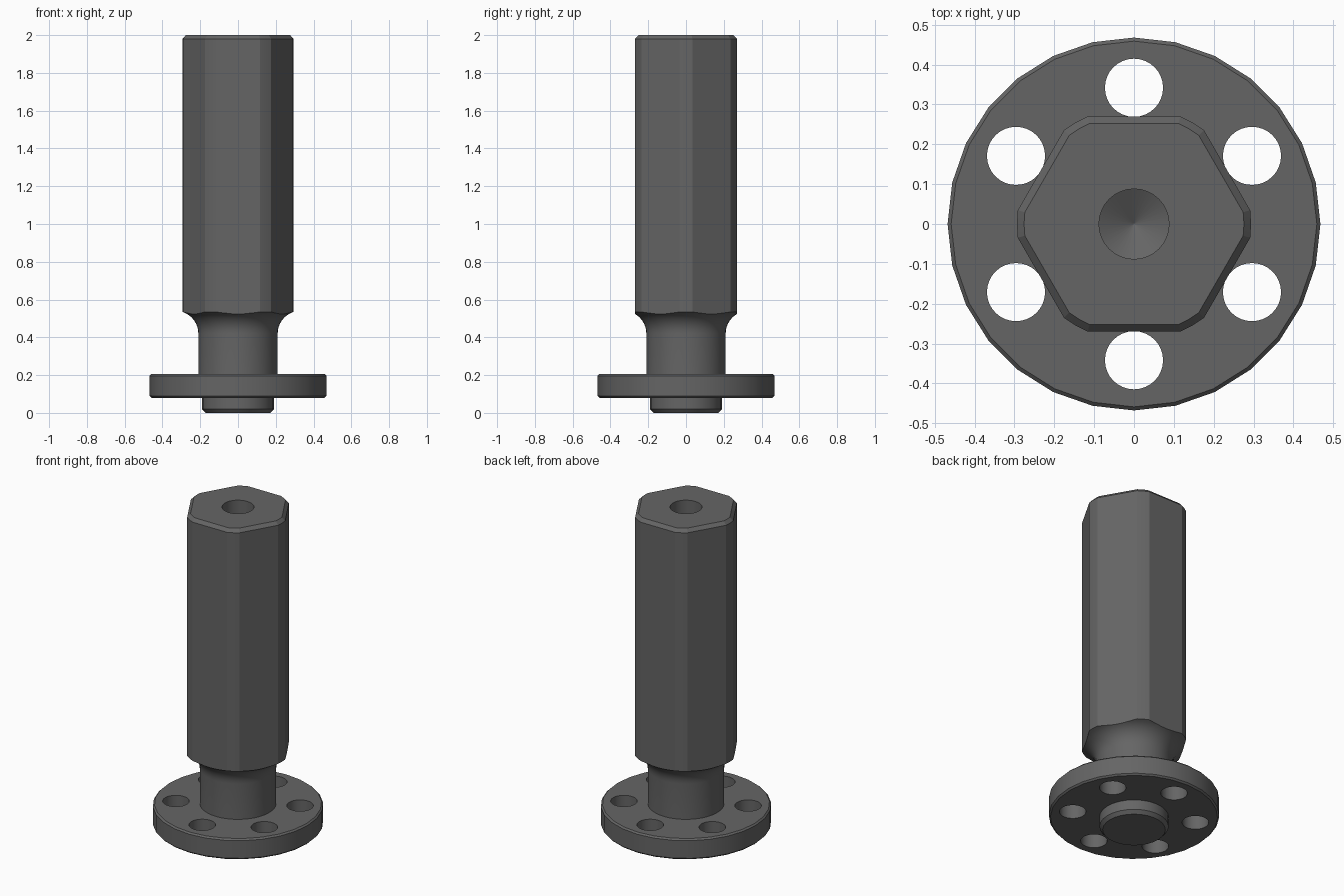
import bpy, bmesh, math

if "Cube" in bpy.data.objects:
    bpy.data.objects.remove(bpy.data.objects["Cube"])

steel = bpy.data.materials.new("dark_grey_metal")
steel.diffuse_color = (0.13, 0.13, 0.13, 1)
steel.use_nodes = True
steel.node_tree.nodes["Principled BSDF"].inputs["Base Color"].default_value = steel.diffuse_color


def lathe(name, profile, sides, centre=(0, 0), turn=0.0):
    """Revolve (radius, z) points about a vertical axis; a closed solid."""
    bm = bmesh.new()
    rings = []
    for r, z in profile:
        rings.append([bm.verts.new((centre[0] + r * math.cos(turn + 2 * math.pi * i / sides),
                                    centre[1] + r * math.sin(turn + 2 * math.pi * i / sides), z))
                      for i in range(sides)])
    for a, b in zip(rings, rings[1:]):
        for i in range(sides):
            j = (i + 1) % sides
            bm.faces.new((a[i], a[j], b[j], b[i]))
    bm.faces.new(rings[0][::-1])
    bm.faces.new(rings[-1])
    bmesh.ops.recalc_face_normals(bm, faces=bm.faces)
    mesh = bpy.data.meshes.new(name)
    bm.to_mesh(mesh)
    bm.free()
    ob = bpy.data.objects.new(name, mesh)
    bpy.context.collection.objects.link(ob)
    mesh.materials.append(steel)
    return ob


def activate(ob):
    bpy.ops.object.select_all(action='DESELECT')
    ob.select_set(True)
    bpy.context.view_layer.objects.active = ob


def boolean(ob, cutter, operation):
    activate(ob)
    m = ob.modifiers.new("cut", 'BOOLEAN')
    m.operation, m.solver, m.object = operation, 'EXACT', cutter
    bpy.ops.object.modifier_apply(modifier=m.name)
    bpy.data.objects.remove(cutter, do_unlink=True)


def smooth(ob, degrees):
    activate(ob)
    bpy.ops.object.shade_smooth_by_angle(angle=math.radians(degrees))


# round flange with the locating boss underneath
flange = lathe("flange", [(0.172, 0), (0.19, 0.02), (0.19, 0.08), (0.459, 0.08), (0.468, 0.089),
                          (0.468, 0.196), (0.459, 0.205)], 28)

# six bolt holes
for k in range(6):
    a = math.radians(30 + 60 * k)
    hole = lathe("hole_cutter", [(0.073, 0.0), (0.073, 0.3)], 32,
                 (0.342 * math.cos(a), 0.342 * math.sin(a)))
    boolean(flange, hole, 'DIFFERENCE')
smooth(flange, 30)

# neck, concave flare and round bar that the hexagon is cut from
R, CX, CZ, BAR = 0.12, 0.33, 0.42, 0.294
end = math.acos((CX - BAR) / R)
flare = [(CX - R * math.cos(end * t / 8), CZ + R * math.sin(end * t / 8)) for t in range(9)]
body = lathe("hex_standoff_body", [(0.21, 0.204)] + flare + [(BAR, 1.98), (BAR - 0.018, 2.0)], 48)

# hexagonal envelope with bevelled top
k = 1 / math.cos(math.radians(30))
hexagon = lathe("hex_cutter", [(0.27 * k, 0.1), (0.27 * k, 1.98), (0.234 * k, 2.02)], 6)
boolean(body, hexagon, 'INTERSECT')

# drilled hole in the top with a conical bottom
drill = lathe("drill_cutter", [(0.001, 1.55), (0.088, 1.6), (0.088, 2.1)], 32)
boolean(body, drill, 'DIFFERENCE')
smooth(body, 12)
